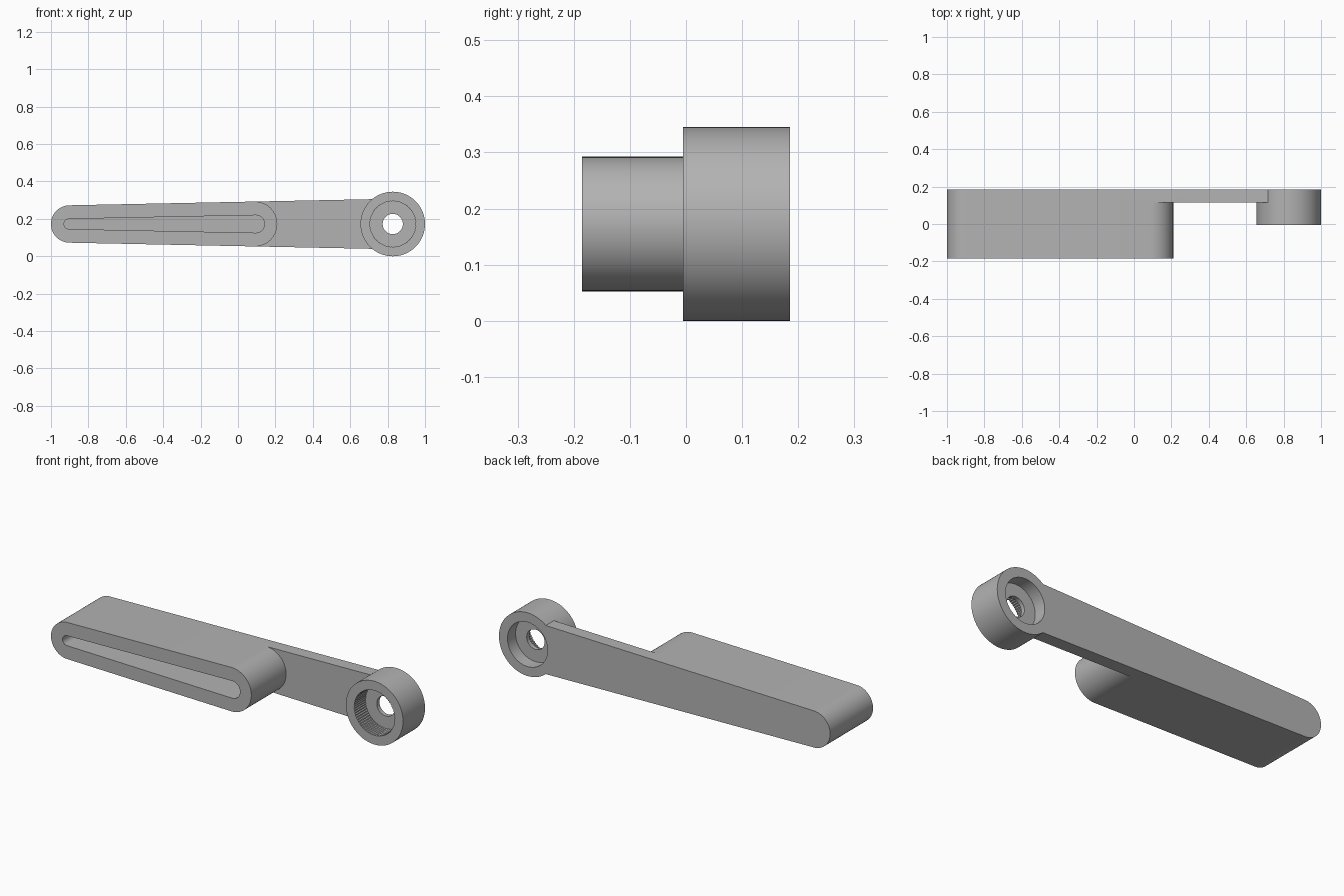
import bpy, bmesh
from math import sin, cos, asin, acos, pi

cube = bpy.data.objects.get("Cube")
if cube:
    bpy.data.objects.remove(cube, do_unlink=True)

grey = bpy.data.materials.new("plain_grey")
grey.use_nodes = True
grey.diffuse_color = (0.45, 0.45, 0.45, 1)
grey.node_tree.nodes["Principled BSDF"].inputs["Base Color"].default_value = grey.diffuse_color

AXIS_Z = 0.1725                       # height of the centre line
FRONT, BACK = -0.185, 0.185
PLATE = 0.115                         # front side of the thin arm
HUB_X, HUB_R, HUB_FRONT = 0.8275, 0.1725, -0.005
ARC = 32


def finish(name, bm):
    bmesh.ops.recalc_face_normals(bm, faces=bm.faces)
    mesh = bpy.data.meshes.new(name)
    bm.to_mesh(mesh)
    bm.free()
    mesh.materials.append(grey)
    obj = bpy.data.objects.new(name, mesh)
    bpy.context.collection.objects.link(obj)
    bpy.ops.object.select_all(action="DESELECT")
    obj.select_set(True)
    bpy.context.view_layer.objects.active = obj
    bpy.ops.object.shade_smooth_by_angle(angle=pi / 6)
    return obj


def arc(x, radius, start, end):
    """Points of an arc in the x-z plane, centred on the arm axis."""
    steps = [start + (end - start) * i / ARC for i in range(ARC + 1)]
    return [(x + radius * cos(a), AXIS_Z + radius * sin(a)) for a in steps]


def tapered_slot(x1, r1, x2, r2):
    """Left and right caps of a slot outline, plus the taper angle."""
    taper = asin((r2 - r1) / (x2 - x1))
    side = pi / 2 + taper
    return arc(x1, r1, side, 2 * pi - side), arc(x2, r2, -side, side), taper


def add_row(bm, points, y):
    return [bm.verts.new((x, y, z)) for x, z in points]


def strip(bm, a, b, closed=False):
    n = len(a)
    for i in range(n if closed else n - 1):
        j = (i + 1) % n
        bm.faces.new((a[i], a[j], b[j], b[i]))


# Handle: deep grip with a pocket, running on into the thin arm
grip_x, grip_r = -0.9, 0.1
left, right, taper = tapered_slot(grip_x, grip_r, 0.09, 0.12)
reach = grip_r + sin(taper) * (HUB_X - grip_x)
meet = pi / 2 + taper + acos(reach / HUB_R)
socket = arc(HUB_X, HUB_R, 2 * pi - meet, meet)

bm = bmesh.new()
lf, lb = add_row(bm, left, FRONT), add_row(bm, left, BACK)
rf, rm = add_row(bm, right, FRONT), add_row(bm, right, PLATE)
sm, sb = add_row(bm, socket, PLATE), add_row(bm, socket, BACK)
for a, b in ((lf, lb), (rf, rm), (sm, sb)):
    strip(bm, a, b)
bm.faces.new(lb + sb)                                          # back
bm.faces.new(rm + sm[::-1])                                    # arm front
bm.faces.new((lf[-1], rf[0], rm[0], sm[0], sb[0], lb[-1]))     # underside
bm.faces.new((lf[0], rf[-1], rm[-1], sm[-1], sb[-1], lb[0]))   # top side

# Pocket in the front of the grip
pocket_left, pocket_right, _ = tapered_slot(-0.903, 0.027, 0.095, 0.047)
rim = add_row(bm, pocket_left + pocket_right, FRONT)
floor = add_row(bm, pocket_left + pocket_right, PLATE)
strip(bm, lf + rf, rim, closed=True)
strip(bm, rim, floor, closed=True)
bm.faces.new(floor)
finish("handle_arm", bm)

# Hub: ring with a ribbed front socket, a thin web with a hole, a plain back recess
SEGMENTS = 128
section = [  # radius, y, rib height
    (HUB_R, HUB_FRONT, 0), (HUB_R, BACK, 0),
    (0.121, BACK, 0), (0.121, PLATE, 0),
    (0.054, PLATE, 0), (0.054, 0.092, 0),
    (0.122, 0.092, 0.0015), (0.122, HUB_FRONT, 0.0015),
]
bm = bmesh.new()
rings = []
for radius, y, rib in section:
    ring = []
    for i in range(SEGMENTS):
        a, r = 2 * pi * i / SEGMENTS, radius + rib * (-1) ** i
        ring.append((HUB_X + r * cos(a), AXIS_Z + r * sin(a)))
    rings.append(add_row(bm, ring, y))
for i, ring in enumerate(rings):
    strip(bm, ring, rings[(i + 1) % len(rings)], closed=True)
finish("hub", bm)
